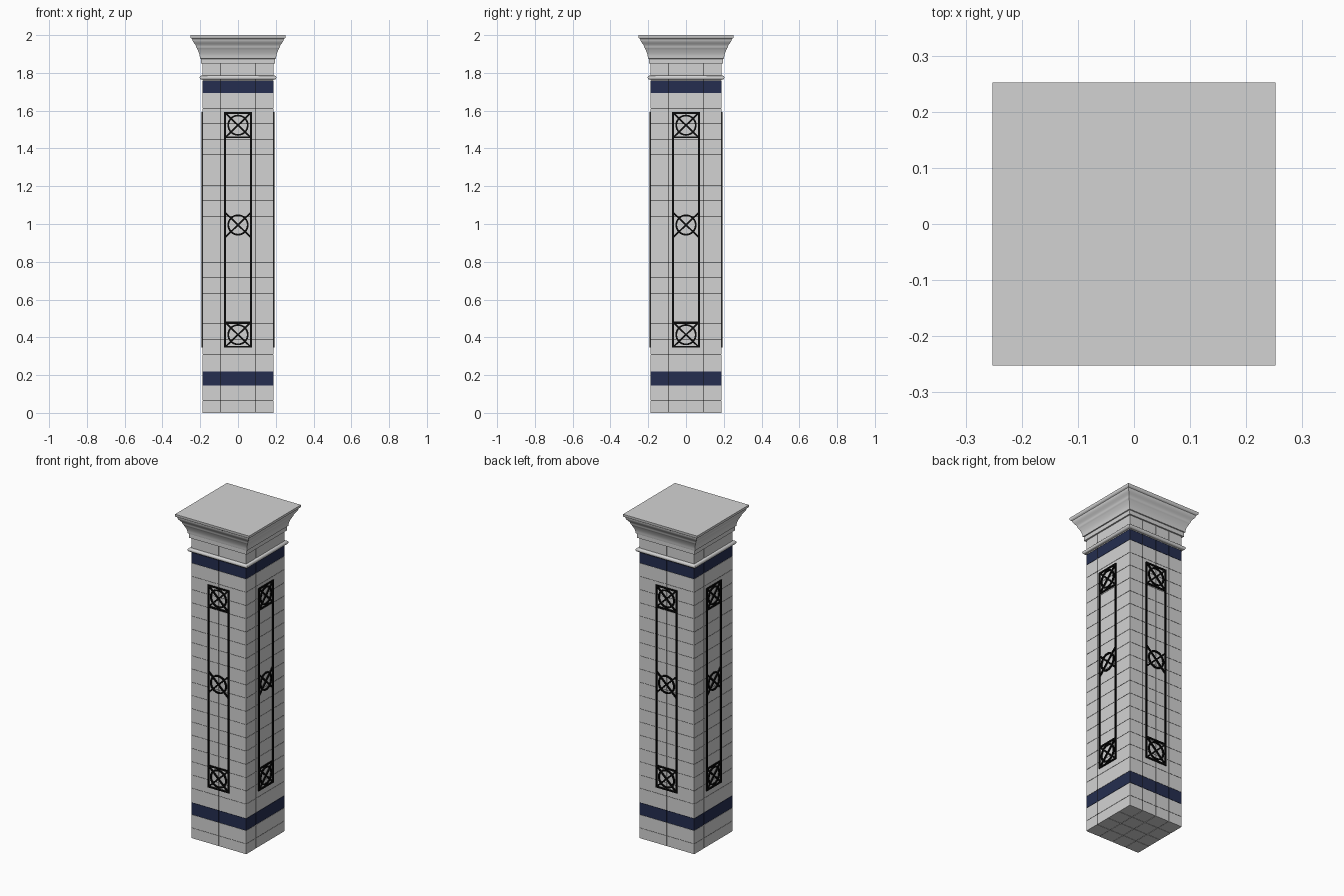
import bpy, bmesh, math
from mathutils import Matrix, Vector

if "Cube" in bpy.data.objects:
    bpy.data.objects.remove(bpy.data.objects["Cube"], do_unlink=True)


def material(name, rgb):
    m = bpy.data.materials.new(name)
    m.use_nodes = True
    m.diffuse_color = (*rgb, 1)
    m.node_tree.nodes["Principled BSDF"].inputs["Base Color"].default_value = (*rgb, 1)
    return m


stone = material("pale grey stone", (0.65, 0.65, 0.65))
navy = material("navy tile", (0.018, 0.027, 0.08))
black = material("black metal", (0.003, 0.003, 0.003))

HALF = 0.187      # half width of the shaft
GAP = 0.002       # joint width
COLUMNS = 4


def finish(name, bm, mat):
    bmesh.ops.recalc_face_normals(bm, faces=bm.faces)
    mesh = bpy.data.meshes.new(name)
    bm.to_mesh(mesh)
    bm.free()
    mesh.materials.append(mat)
    ob = bpy.data.objects.new(name, mesh)
    bpy.context.collection.objects.link(ob)
    return ob


def add_box(bm, low, high, turn=Matrix()):
    low, high = Vector(low), Vector(high)
    size = Matrix.Diagonal((*(high - low), 1))
    bmesh.ops.create_cube(bm, size=1, matrix=turn @ Matrix.Translation((low + high) / 2) @ size)


def add_course(bm, bottom, top):
    """One ring of tiles, with joints between them."""
    step = 2 * HALF / COLUMNS
    for i in range(COLUMNS):
        for j in range(COLUMNS):
            if bottom > 0 and 0 < i < COLUMNS - 1 and 0 < j < COLUMNS - 1:
                continue
            span = []
            for k in (i, j):
                a = -HALF + k * step + (GAP / 2 if k else 0)
                b = -HALF + (k + 1) * step - (GAP / 2 if k < COLUMNS - 1 else 0)
                span.append((a, b))
            add_box(bm, (span[0][0], span[1][0], bottom),
                    (span[0][1], span[1][1], top - GAP))


def square_moulding(name, profile, mat):
    """Run a (half width, height) profile round a square."""
    bm = bmesh.new()
    rings = [[bm.verts.new((r * sx, r * sy, z))
              for sx, sy in ((-1, -1), (1, -1), (1, 1), (-1, 1))] for r, z in profile]
    for a, b in zip(rings, rings[1:]):
        for i in range(4):
            j = (i + 1) % 4
            bm.faces.new((a[i], a[j], b[j], b[i]))
    bm.faces.new(rings[0])
    bm.faces.new(rings[-1])
    ob = finish(name, bm, mat)
    bpy.ops.object.select_all(action="DESELECT")
    ob.select_set(True)
    bpy.context.view_layer.objects.active = ob
    bpy.ops.object.shade_smooth_by_angle(angle=math.radians(35))


# Dark joint core behind the tiles
bm = bmesh.new()
core = HALF - 0.0015
add_box(bm, (-core, -core, 0.0015), (core, core, 1.86))
finish("joint_core", bm, black)

# Tiled shaft with a navy course near each end
levels = [0, 0.0645, 0.146, 0.22] + [0.309 + 0.0815 * k for k in range(18)] + [1.76, 1.852]
grey_tiles, navy_tiles = bmesh.new(), bmesh.new()
for n, (bottom, top) in enumerate(zip(levels, levels[1:])):
    is_band = n in (2, len(levels) - 3)
    add_course(navy_tiles if is_band else grey_tiles, bottom, top)
finish("shaft_tiles", grey_tiles, stone)
finish("navy_bands", navy_tiles, navy)

# Rounded collar
collar = [(HALF - 0.005, 1.764)]
for k in range(9):
    a = math.pi * (k / 8 - 0.5)
    collar.append((0.192 + 0.011 * math.cos(a), 1.775 + 0.011 * math.sin(a)))
collar.append((HALF - 0.005, 1.786))
square_moulding("collar", collar, stone)

# Capital: fillet, lower cove, upper wave, top slab
capital = [(0.18, 1.849), (0.196, 1.849), (0.196, 1.874), (0.201, 1.876)]
for k in range(7):
    t = k / 6
    capital.append((0.202 + 0.016 * (1 - math.cos(t * math.pi / 2)), 1.88 + 0.05 * t))
for k in range(9):
    t = k / 8
    capital.append((0.221 + 0.022 * (t - math.sin(2 * math.pi * t) / 9), 1.934 + 0.046 * t))
capital += [(0.25, 1.984), (0.252, 1.987), (0.252, 2.0)]
square_moulding("capital", capital, stone)

# Ornament frames on the four sides
WIRE = 0.009
BACK, FRONT = -HALF + 0.001, -HALF - 0.007
W = 0.073
LOW, HIGH = 0.345, 1.592
SQUARE = 0.138


def add_bar(bm, p, q, turn):
    """Flat bar between two (x, z) points on the front plane."""
    p, q = Vector(p), Vector(q)
    mid, d = (p + q) / 2, q - p
    place = Matrix.Translation((mid.x, 0, mid.y)) @ Matrix.Rotation(-math.atan2(d.y, d.x), 4, "Y")
    half = d.length / 2
    add_box(bm, (-half, FRONT, -WIRE / 2), (half, BACK, WIRE / 2), turn @ place)


def add_ring(bm, z, radius, turn, sides=32):
    loops = []
    for k in range(sides):
        a = 2 * math.pi * k / sides
        loops.append([bm.verts.new(turn @ Vector((r * math.cos(a), y, z + r * math.sin(a))))
                      for r, y in ((radius, BACK), (radius, FRONT),
                                   (radius - WIRE, FRONT), (radius - WIRE, BACK))])
    for k in range(sides):
        a, b = loops[k], loops[(k + 1) % sides]
        for i in range(4):
            j = (i + 1) % 4
            bm.faces.new((a[i], a[j], b[j], b[i]))


for side, name in enumerate(("front", "left", "back", "right")):
    turn = Matrix.Rotation(side * math.pi / 2, 4, "Z")
    bm = bmesh.new()
    edge = W - WIRE / 2
    for s in (-1, 1):
        add_bar(bm, (s * edge, LOW), (s * edge, HIGH), turn)
    for z in (LOW, LOW + SQUARE, HIGH - SQUARE, HIGH):
        inset = WIRE / 2 if z in (LOW, HIGH - SQUARE) else -WIRE / 2
        add_bar(bm, (-W, z + inset), (W, z + inset), turn)
    for z in (LOW + SQUARE / 2, 0.995, HIGH - SQUARE / 2):
        add_ring(bm, z, 0.056, turn)
        for s in (-1, 1):
            add_bar(bm, (-edge, z - s * edge * 0.96), (edge, z + s * edge * 0.96), turn)
    finish(name + "_ornament", bm, black)
